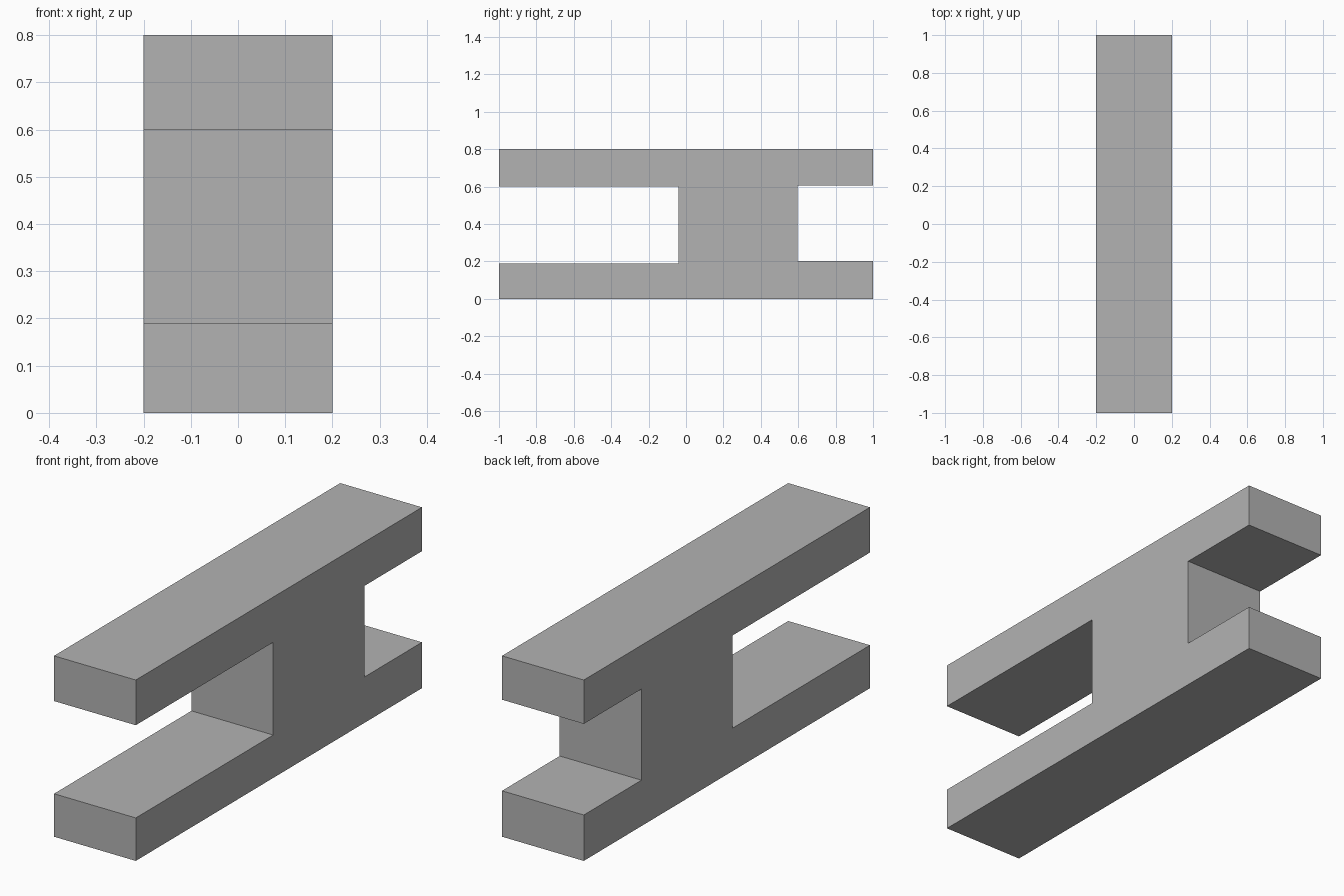
import bpy
import bmesh

# Remove the default cube
cube = bpy.data.objects.get("Cube")
if cube:
    bpy.data.objects.remove(cube, do_unlink=True)

# Plain grey material
GREY = (0.45, 0.45, 0.45, 1.0)
grey = bpy.data.materials.new("plain grey")
grey.use_nodes = True
grey.diffuse_color = GREY
grey.node_tree.nodes["Principled BSDF"].inputs["Base Color"].default_value = GREY

HALF_WIDTH = 0.2

# Side profile (y, z): two flanges joined by an off-centre web
profile = [
    (-1, 0), (1, 0),
    (1, 0.203), (0.597, 0.203), (0.597, 0.606), (1, 0.606),   # back slot
    (1, 0.8), (-1, 0.8),
    (-1, 0.6), (-0.04, 0.6), (-0.04, 0.19), (-1, 0.19),       # front slot
]

# Extrude the profile across the width
bm = bmesh.new()
side = bm.faces.new([bm.verts.new((-HALF_WIDTH, y, z)) for y, z in profile])
result = bmesh.ops.extrude_face_region(bm, geom=[side], use_keep_orig=True)
moved = [v for v in result["geom"] if isinstance(v, bmesh.types.BMVert)]
bmesh.ops.translate(bm, verts=moved, vec=(2 * HALF_WIDTH, 0, 0))
bmesh.ops.recalc_face_normals(bm, faces=bm.faces)

mesh = bpy.data.meshes.new("slotted_beam")
bm.to_mesh(mesh)
bm.free()
mesh.materials.append(grey)
beam = bpy.data.objects.new("slotted_beam", mesh)
bpy.context.collection.objects.link(beam)
